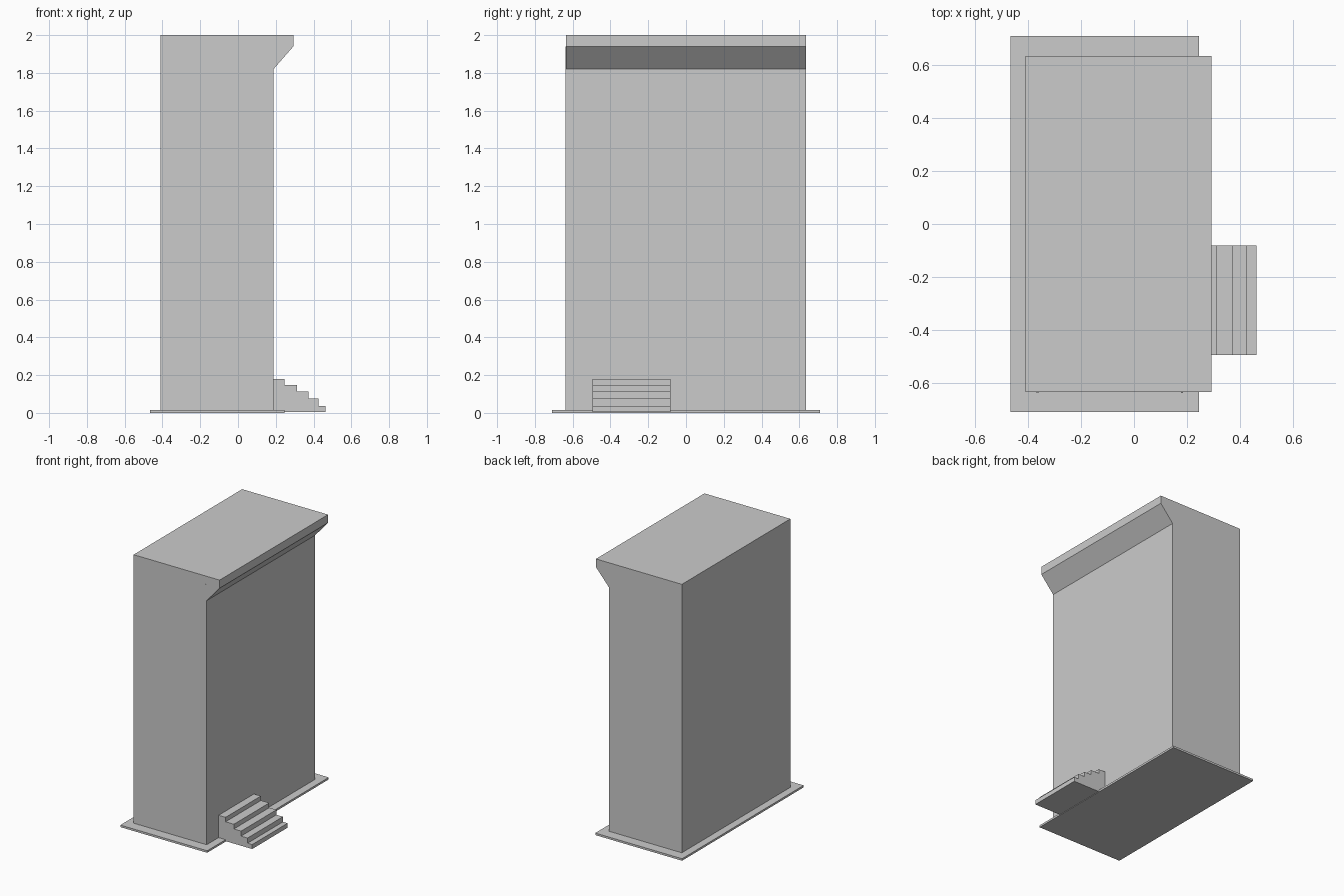
import bpy, bmesh

if "Cube" in bpy.data.objects:
    bpy.data.objects.remove(bpy.data.objects["Cube"])


def extrude_profile(name, pts, y0, y1):
    """Extrude an x-z outline along y."""
    bm = bmesh.new()
    face = bm.faces.new([bm.verts.new((x, y0, z)) for x, z in pts])
    ext = bmesh.ops.extrude_face_region(bm, geom=[face])
    verts = [g for g in ext["geom"] if isinstance(g, bmesh.types.BMVert)]
    bmesh.ops.translate(bm, verts=verts, vec=(0, y1 - y0, 0))
    bmesh.ops.recalc_face_normals(bm, faces=bm.faces)
    me = bpy.data.meshes.new(name)
    bm.to_mesh(me)
    bm.free()
    ob = bpy.data.objects.new(name, me)
    bpy.context.collection.objects.link(ob)
    return ob


def box(name, x0, x1, y0, y1, z0, z1):
    return extrude_profile(name, [(x0, z0), (x1, z0), (x1, z1), (x0, z1)], y0, y1)


# Ground slab
box("base_slab", -0.465, 0.245, -0.71, 0.71, 0.0, 0.015)

# Tall building block with overhanging chamfered eave
extrude_profile("building_shell", [
    (-0.41, 0.015), (0.188, 0.015), (0.188, 1.82),
    (0.293, 1.94), (0.293, 2.0), (-0.41, 2.0)], -0.634, 0.634)

# Thin vertical seam strips on the front wall
for name, x in (("seam_strip_left", -0.364), ("seam_strip_right", 0.181)):
    box(name, x - 0.003, x + 0.003, -0.637, -0.633, 0.015, 1.94)

# Entrance stairs: stepped outline from the wall outwards
steps = [(0.245, 0.18), (0.313, 0.147), (0.372, 0.112), (0.425, 0.075), (0.463, 0.037)]
outline = [(0.188, 0.004), (0.188, steps[0][1])]
for i, (x, z) in enumerate(steps):
    below = steps[i + 1][1] if i + 1 < len(steps) else 0.004
    outline += [(x, z), (x, below)]
extrude_profile("entrance_stairs", outline, -0.495, -0.082)
